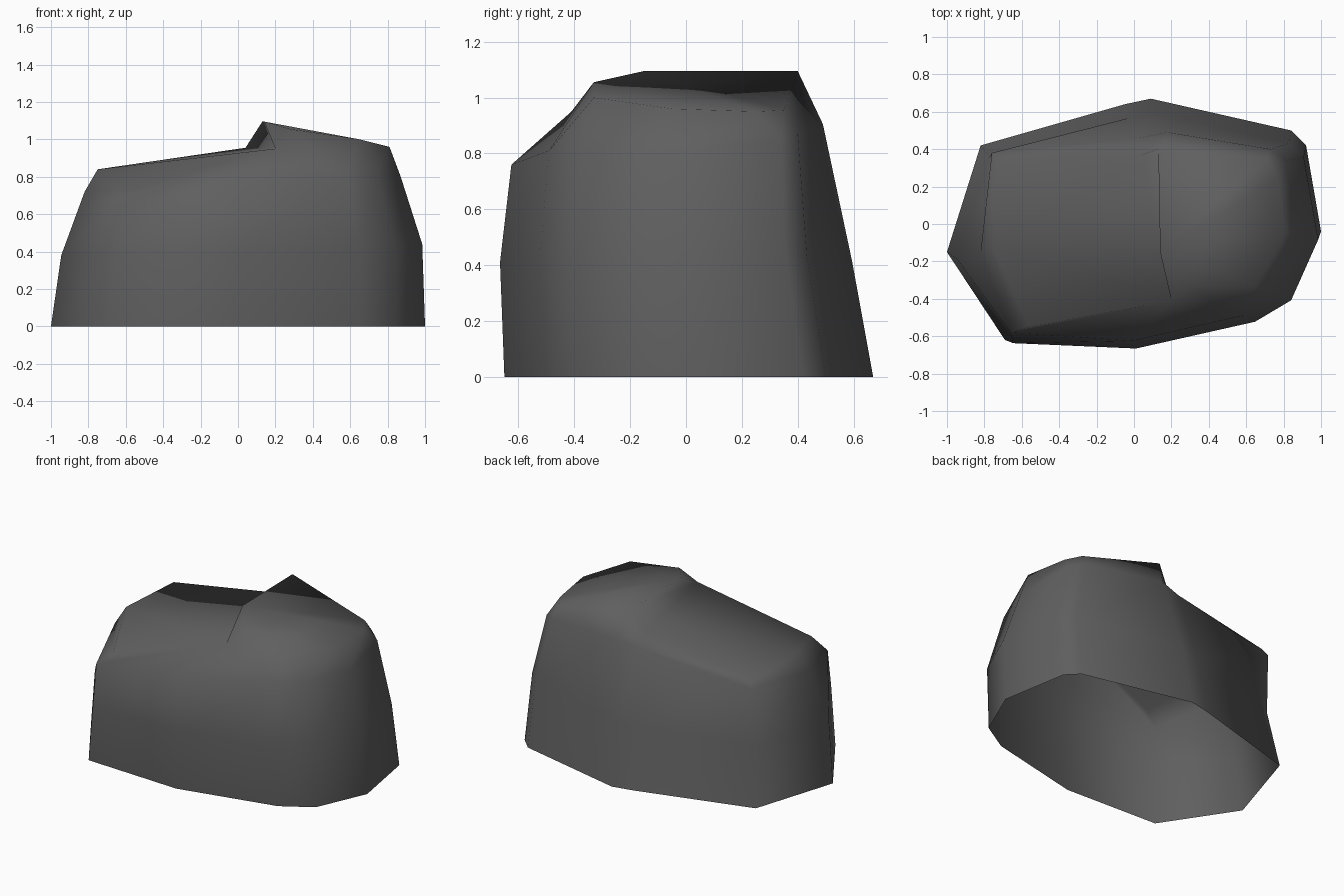
import bpy
import bmesh

default_cube = bpy.data.objects.get("Cube")
if default_cube:
    bpy.data.objects.remove(default_cube, do_unlink=True)

# Plain grey stone colour
stone = bpy.data.materials.new("dark_grey_stone")
stone.use_nodes = True
stone_colour = (0.115, 0.115, 0.115, 1)
stone.diffuse_color = stone_colour
stone.node_tree.nodes["Principled BSDF"].inputs["Base Color"].default_value = stone_colour

# Ground outline, anticlockwise from the -x tip
outline = [(-1, -.15), (-.69, -.62), (-.01, -.65), (.65, -.5), (.85, -.38), (1, -.04),
           (.92, .42), (.84, .5), (.09, .67), (-.05, .64), (-.82, .42)]

# Shoulder, where the walls start to bend inwards
shoulder = [(-.82, -.15, .72), (-.66, -.58, .65), (-.01, -.625, .76), (.58, -.49, .81),
            (.74, -.37, .82), (.87, -.05, .8), (.81, .34, .85), (.73, .4, .87),
            (.18, .49, .905), (.03, .46, .88), (-.76, .38, .78)]

# Uneven crown rim, one point above each outline point
crown = [(-.75, -.13, .84), (-.56, -.55, .73), (.2, -.41, .95), (.28, -.33, 1.055),
         (.65, -.33, 1), (.81, -.05, .96), (.77, .25, .95), (.71, .35, .955),
         (.13, .4, 1.095), (.04, .37, .955), (-.73, .35, .83)]


def ground(x, y):
    return (x, y, 0)


def waist(x, y):
    return (.965 * x + .02, .955 * y - .045, .41 + .03 * x)


def bridge(bm, lower, upper):
    count = len(lower)
    for i in range(count):
        j = (i + 1) % count
        bm.faces.new((lower[i], lower[j], upper[j], upper[i]))


bm = bmesh.new()

# Side walls: ground and waist rings from the outline, then shoulder and crown rim
levels = [[level(x, y) for x, y in outline] for level in (ground, waist)]
levels += [shoulder, crown]
rings = [[bm.verts.new(point) for point in level] for level in levels]
for lower, upper in zip(rings, rings[1:]):
    bridge(bm, lower, upper)

# Top: low shelf, steep step and high slope meeting along a ridge
rim = rings[-1]
ridge_front = bm.verts.new((.14, -.15, 1.095))
peak, step_foot = rim[8], rim[9]
bm.faces.new((rim[0], rim[1], rim[2]))
bm.faces.new((rim[0], rim[2], step_foot, rim[10]))
bm.faces.new((rim[2], rim[3], ridge_front))
bm.faces.new((rim[2], ridge_front, peak, step_foot))
bm.faces.new((ridge_front, rim[3], rim[4], rim[5]))
bm.faces.new((ridge_front, rim[5], rim[6], rim[7], peak))

bmesh.ops.triangulate(bm, faces=[f for f in bm.faces if len(f.verts) > 4])
for face in bm.faces:
    face.smooth = True

mesh = bpy.data.meshes.new("boulder")
bm.to_mesh(mesh)
bm.free()
mesh.materials.append(stone)
boulder = bpy.data.objects.new("boulder", mesh)
bpy.context.collection.objects.link(boulder)
